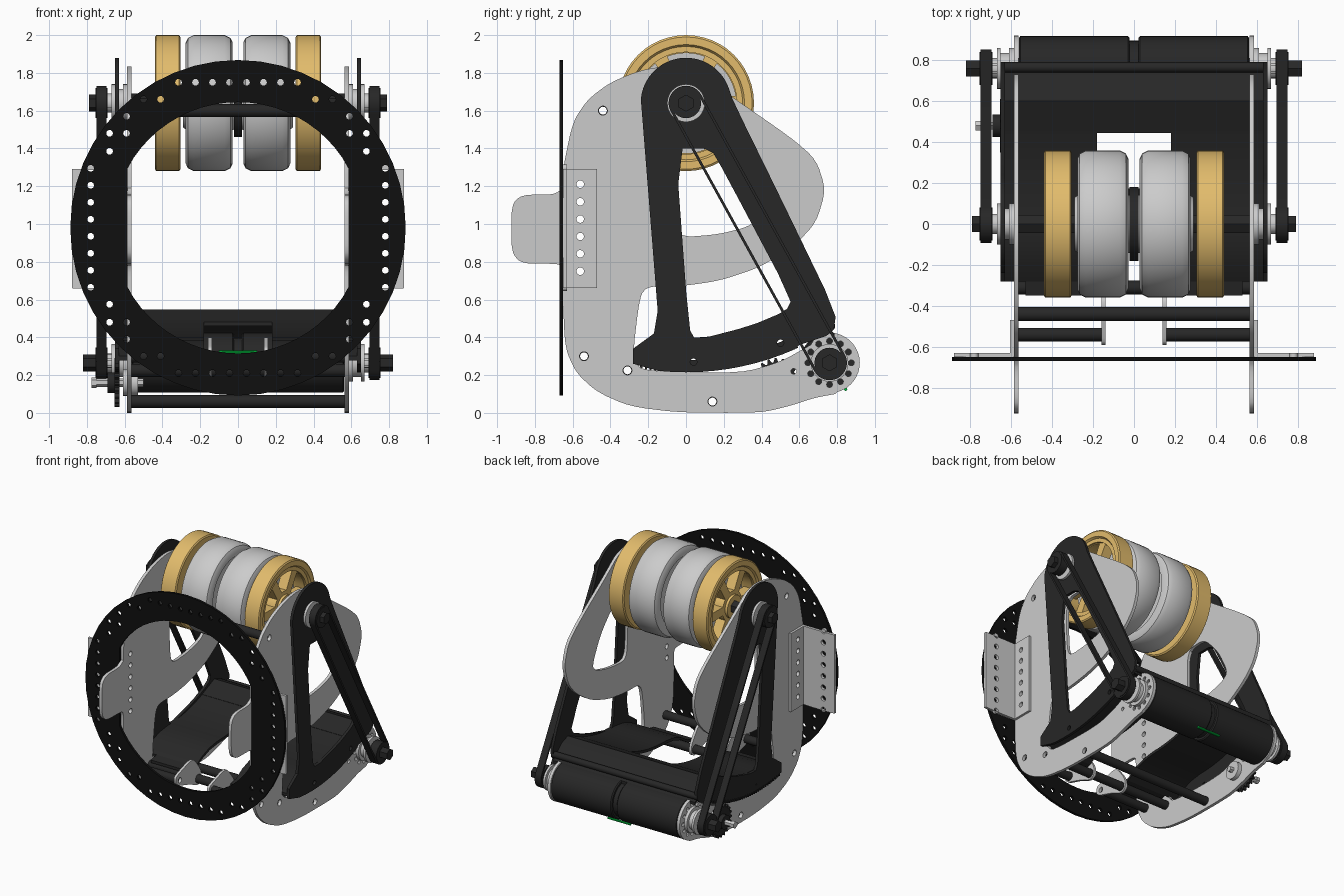
import bpy, bmesh
from math import sin, cos, pi, radians, atan2
from mathutils import Matrix

if "Cube" in bpy.data.objects:
    bpy.data.objects.remove(bpy.data.objects["Cube"])


def material(name, c):
    m = bpy.data.materials.new(name)
    m.diffuse_color = (*c, 1)
    m.use_nodes = True
    m.node_tree.nodes["Principled BSDF"].inputs["Base Color"].default_value = m.diffuse_color
    return m


RING = material("matte_black", (0.005, 0.005, 0.005))
BLACK = material("dark_sheet", (0.02, 0.02, 0.02))
GOLD = material("gold", (0.76, 0.5, 0.15))
GREY = material("light_grey", (0.65, 0.65, 0.65))
GREEN = material("green", (0.0, 0.55, 0.05))
X_AXIS = Matrix(((0, 0, 1, 0), (1, 0, 0, 0), (0, 1, 0, 0), (0, 0, 0, 1)))   # profile (y, z)
Y_AXIS = Matrix(((1, 0, 0, 0), (0, 0, -1, 0), (0, 1, 0, 0), (0, 0, 0, 1)))  # profile (x, z)


def finish(name, mesh, mat):
    bm = bmesh.new()
    bm.from_mesh(mesh)
    bmesh.ops.remove_doubles(bm, verts=bm.verts, dist=0.0002)
    bmesh.ops.recalc_face_normals(bm, faces=bm.faces)
    bm.to_mesh(mesh)
    bm.free()
    mesh.materials.clear()
    mesh.materials.append(mat)
    ob = bpy.data.objects.new(name, mesh)
    bpy.context.collection.objects.link(ob)
    bpy.ops.object.select_all(action='DESELECT')
    ob.select_set(True)
    bpy.context.view_layer.objects.active = ob
    bpy.ops.object.shade_smooth_by_angle(angle=radians(30))
    return ob


def plate(name, loops, a, b, mat, axis=X_AXIS):
    """Fill the loops (first is outline, rest are holes), extruded from a to b."""
    cu = bpy.data.curves.new(name, 'CURVE')
    cu.dimensions, cu.fill_mode, cu.extrude = '2D', 'BOTH', abs(b - a) / 2
    for pts in loops:
        s = cu.splines.new('POLY')
        s.points.add(len(pts) - 1)
        for p, q in zip(s.points, pts):
            p.co = (q[0], q[1], 0, 1)
        s.use_cyclic_u = True
    tmp = bpy.data.objects.new(name, cu)
    bpy.context.collection.objects.link(tmp)
    bpy.context.view_layer.update()
    mesh = bpy.data.meshes.new_from_object(tmp.evaluated_get(bpy.context.evaluated_depsgraph_get()))
    bpy.data.objects.remove(tmp)
    mid = (a + b) / 2 if axis is X_AXIS else -(a + b) / 2
    mesh.transform(axis @ Matrix.Translation((0, 0, mid)))
    return finish(name, mesh, mat)


def lathe(name, prof, y, z, mat, n=32, closed=False):
    """Revolve (x, radius) points about an x-direction axis through y, z."""
    bm = bmesh.new()
    vs = [bm.verts.new((x, 0, r)) for x, r in prof]
    es = [bm.edges.new(p) for p in zip(vs, vs[1:] + vs[:1] if closed else vs[1:])]
    bmesh.ops.spin(bm, geom=vs + es, cent=(0, 0, 0), axis=(1, 0, 0), angle=2 * pi, steps=n)
    bmesh.ops.translate(bm, verts=bm.verts, vec=(0, y, z))
    mesh = bpy.data.meshes.new(name)
    bm.to_mesh(mesh)
    bm.free()
    return finish(name, mesh, mat)


def rod(name, a, b, y, z, r, mat, n=24):
    return lathe(name, [(a, 0), (a, r), (b, r), (b, 0)], y, z, mat, n)


def tube(name, a, b, y, z, r, mat, bore=0.021):
    return lathe(name, [(a, bore), (a, r), (b, r), (b, bore)], y, z, mat, 20, True)


def arc(c, r, a0, a1, n):
    return [(c[0] + r * cos(radians(a0 + (a1 - a0) * i / n)),
             c[1] + r * sin(radians(a0 + (a1 - a0) * i / n))) for i in range(n + 1)]


def circle(c, r, n=14):
    return arc(c, r, 0, 360, n)[:-1]


def soften(pts, times=2, closed=True):
    """Round the corners by repeated cutting; an open run keeps its ends."""
    for _ in range(times):
        new = [(p[0] * w + q[0] * (1 - w), p[1] * w + q[1] * (1 - w))
               for p, q in zip(pts, pts[1:] + pts[:1] if closed else pts[1:]) for w in (0.8, 0.2)]
        pts = new if closed else [pts[0]] + new[1:-1] + [pts[-1]]
    return pts


TOP, LOW = (0, 1.64), (0.76, 0.265)     # wheel axle and motor axle (y, z)
MOUNT = (0, 0.98)

# Front ring with its stepped hole pattern
inner = [(max(-.585, min(.585, x)), z) for x, z in circle(MOUNT, .665, 64)]
quarter = [(.045 + .09 * i, .77) for i in range(4)] + [(.78, .045 + .09 * i) for i in range(4)]
quarter += [(.41, .68), (.5, .68), (.59, .59), (.59, .5), (.68, .5), (.68, .405)]
holes = [circle((sx * x, MOUNT[1] + sz * z), .018, 10) for x, z in quarter for sx in (1, -1) for sz in (1, -1)]
plate("front_ring", [circle(MOUNT, .888, 48), inner] + holes, -.67, -.65, RING, Y_AXIS)

# Profile of the side plate, with motor lobe, front tab and curved window
side = soften([(-.65, 1.2), (-.65, 1.3), (-.6, 1.54), (-.52, 1.66), (-.4, 1.75), (-.24, 1.815), (-.08, 1.84),
               (.06, 1.81), (.19, 1.71), (.56, 1.455), (.69, 1.34), (.74, 1.18), (.69, 1.01), (.58, .89),
               (.39, .77), (.18, .7), (-.03, .67), (-.2, .67), (-.245, .62), (-.285, .28), (-.22, .22),
               (.29, .21), (.5, .27), (.66, .36)], closed=False)
side += arc(LOW, .16, 115, -75, 20)
side += soften([(.79, .1), (.68, .08), (.56, .04), (.42, .005), (.25, 0), (-.05, .003), (-.3, .035), (-.47, .11),
                (-.58, .21), (-.64, .34), (-.652, .6), (-.65, .77), (-.68, .79), (-.87, .79), (-.925, .85),
                (-.925, 1.1), (-.87, 1.155), (-.7, 1.155), (-.65, 1.19)], closed=False)
window = soften([(-.07, 1.42), (.12, 1.43), (.28, 1.26), (.39, 1.04), (.33, .985), (.17, .945), (-.02, .93), (-.06, 1.0)])
RODS = [(-.44, 1.6), (-.54, .3), (-.31, .225), (.14, .06)]
BOLT_Z = [.75 + .092 * i for i in range(6)]
side_loops = [side, window] + [circle(p, .024) for p in RODS] + [circle((.57, .22), .015)]
side_loops += [circle(p, .016, 10) for p in circle(LOW, .115, 12)] + [circle((-.56, z), .02) for z in BOLT_Z]

# Profile of the swinging arm frame
arm_top = arc(TOP, .24, 175, 22, 20) + soften([(.222, 1.73), (.25, 1.65), (.5, 1.14), (.795, .53), (.78, .42), (.6, .36)],
                                              1, False)[1:]
arm_end = [(-.28, .26), (-.28, .34), (-.17, .42), (-.15, .54)]
arm_hole = soften([(-.055, 1.4), (.13, 1.4), (.2, 1.28), (.56, .6), (.53, .54), (.34, .46), (.05, .385), (.015, .45)], 1)

# Belt path around both pulleys
tilt = atan2(LOW[1] - TOP[1], LOW[0] - TOP[0]) * 180 / pi


def belt_loop(r):
    return arc(TOP, r, tilt + 90, tilt + 270, 16) + arc(LOW, r, tilt - 90, tilt + 90, 16)


def spoke_gap(k, n=6):
    a = 360 / n * k
    return arc(TOP, .265, a + 8, a + 52, 6) + arc(TOP, .12, a + 44, a + 16, 4)


for s, tag in ((1, "right"), (-1, "left")):
    def nm(t): return t + "_" + tag
    plate(nm("side_plate"), side_loops, s * .563, s * .587, GREY)
    # The left arm is trimmed to make room for its rack
    arm = arm_top + arc(TOP, 1.425 if s > 0 else 1.395, -66, -96, 10) + arm_end
    plate(nm("swing_arm"), [arm, arm_hole, circle((.04, .27), .018), circle((.5, .37), .018)], s * .63, s * .652, BLACK)
    # Angle bracket joining side plate and ring
    plate(nm("bracket_side"), [[(-.65, .66), (-.47, .66), (-.47, 1.29), (-.65, 1.29)]]
          + [circle((-.56, z), .02) for z in BOLT_Z], s * .587, s * .605, GREY)
    plate(nm("bracket_face"), [[(s * .587, .66), (s * .88, .66), (s * .88, 1.29), (s * .587, 1.29)]]
          + [circle((s * .78, MOUNT[1] + d * .045), .02) for d in range(-7, 8, 2)], -.65, -.63, GREY, Y_AXIS)
    # Belt drive, pulleys, axle ends and spacers
    plate(nm("belt"), [belt_loop(.092), belt_loop(.078)], s * .695, s * .75, BLACK)
    for c, t, end in ((TOP, "upper", .79), (LOW, "lower", .82)):
        rod(nm(t + "_pulley"), s * .69, s * .755, *c, .08, BLACK)
        rod(nm(t + "_axle_nut"), s * .755, s * end, *c, .045, BLACK, 6)
        lathe(nm(t + "_spacer"), [(s * .587, 0), (s * .587, .1), (s * .61, .1), (s * .61, .075), (s * .652, .075),
              (s * .652, .1), (s * .67, .1), (s * .67, .05), (s * .69, .05), (s * .69, 0)], *c, GREY)
    # Outer gold spoked wheel
    lathe(nm("gold_tyre"), [(s * x, r) for x, r in ((.305, .27), (.305, .35), (.312, .36), (.433, .36), (.44, .35),
          (.44, .31), (.425, .3), (.425, .27))], *TOP, GOLD, 48, True)
    plate(nm("gold_wheel_spokes"), [circle(TOP, .275, 48)] + [spoke_gap(k) for k in range(6)], s * .33, s * .41, GOLD)
    rod(nm("gold_wheel_hub"), s * .31, s * .43, *TOP, .09, GOLD)
    # Inner grey tyre with rounded shoulders
    lathe(nm("grey_wheel"), [(s * x, r) for x, r in ((.02, 0), (.02, .14), (.045, .15), (.045, .27), (.028, .28), (.028, .32),
          (.04, .345), (.07, .36), (.235, .36), (.265, .345), (.277, .32), (.277, .28), (.26, .27), (.26, .15),
          (.29, .13), (.29, 0))], *TOP, GREY, 48)
    # Drum motor half, with rounded end
    lathe(nm("motor_drum"), [(s * .022, 0), (s * .022, .15), (s * .03, .158), (s * .555, .158), (s * .561, .15),
                             (s * .561, 0)], *LOW, BLACK, 40)
    # Lower inner hanger plate and its short tube
    hanger = soften([(-.59, .27), (-.59, .34), (-.54, .36), (-.42, .4), (-.36, .4), (-.27, .28), (-.26, .2),
                     (-.31, .17), (-.42, .22)])
    plate(nm("hanger_plate"), [hanger, circle(RODS[1], .021), circle(RODS[2], .021)], s * .138, s * .158, GREY)
    tube(nm("short_tube"), s * .158, s * .563, *RODS[1], .033, BLACK)

# Full-width cross tubes and axle
for (y, z), t in ((RODS[0], "upper"), (RODS[2], "front"), (RODS[3], "bottom")):
    tube(t + "_cross_tube", -.563, .563, y, z, .034, BLACK)
rod("wheel_axle", -.7, .7, *TOP, .05, BLACK, 6)
rod("wheel_centre_hub", -.022, .022, *TOP, .18, BLACK)
rod("motor_core", -.7, .7, *LOW, .05, BLACK)
rod("motor_centre_disc", -.024, .024, *LOW, .135, BLACK)
rod("rear_cross_bar", -.64, .64, .765, .46, .025, BLACK)


# Curved floor sheet, notched at the front
def sheet(name, path, a, b):
    plate(name, [path + [(y, z - .022) for y, z in reversed(path)]], a, b, BLACK)


sheet("floor_rear", arc(TOP, 1.24, -69, -65, 3) + [(.6, .548), (.68, .52), (.785, .42)], -.63, .63)
for s, tag in ((1, "right"), (-1, "left")):
    sheet("floor_side_" + tag, [(-.28, .3), (-.2, .35), (-.1, .385)] + arc(TOP, 1.242, -90, -69, 8), s * .18, s * .63)
    sheet("floor_lip_" + tag, [(-.35, .285), (-.28, .3)], s * .18, s * .53)

# Thin green wires tucked against the motor gap
for t, y, z in (("front", .61, .322), ("rear", .845, .125)):
    plate("wire_" + t, [circle((y, z), .009, 8)], -.1, .1, GREEN)

# Toothed rack on the left arm, with driving pinion
rack = []
for i in range(36):
    a = radians(-101 + i)
    rack += [(TOP[0] + r * cos(a + d), TOP[1] + r * sin(a + d))
             for r, d in ((1.4, 0), (1.425, .004), (1.425, .01), (1.4, .014))]
plate("arm_rack", [rack + arc(TOP, 1.36, -66, -101, 12)], -.651, -.631, BLACK)
GEAR = (.48, .16)
teeth = [(GEAR[0] + (.13 if i % 4 < 2 else .108) * cos(2 * pi * i / 80),
          GEAR[1] + (.13 if i % 4 < 2 else .108) * sin(2 * pi * i / 80)) for i in range(80)]
plate("pinion", [teeth], -.655, -.627, BLACK)
rod("pinion_bearing", -.61, -.53, *GEAR, .07, GREY)
rod("pinion_shaft", -.75, -.5, *GEAR, .022, GREY, 6)
rod("pinion_cap", -.69, -.655, *GEAR, .055, BLACK)
rod("pinion_bolt_head", -.775, -.75, *GEAR, .028, GREY, 6)
